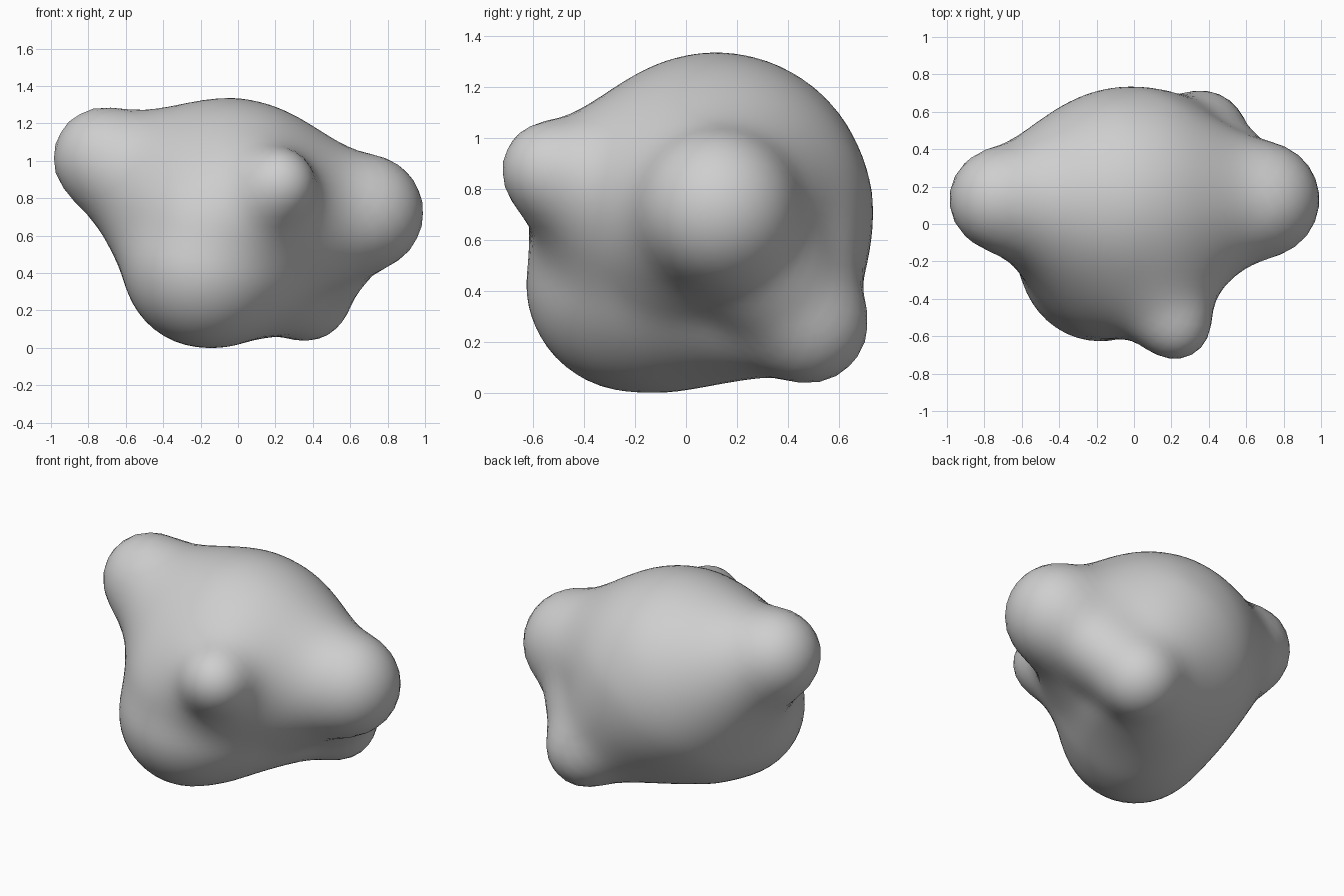
import bpy
from mathutils import Vector

if "Cube" in bpy.data.objects:
    bpy.data.objects.remove(bpy.data.objects["Cube"])

# Rounded lumps of the boulder: start, end, start radius, end radius
BODY = [
    ((-0.03, 0.12, 0.72), (-0.03, 0.12, 0.73), 0.60, 0.60),   # main mass
    ((-0.18, -0.20, 0.43), (-0.14, -0.20, 0.60), 0.43, 0.41), # front belly
    ((-0.71, 0.13, 1.01), (-0.25, 0.12, 0.78), 0.29, 0.46),   # left lobe
    ((0.22, -0.53, 0.87), (0.09, -0.13, 0.78), 0.20, 0.35),   # front knob
]
SIDE = [
    ((0.68, 0.13, 0.72), (0.20, 0.12, 0.70), 0.32, 0.44),     # right lobe
    ((0.36, 0.48, 0.27), (0.00, 0.10, 0.48), 0.23, 0.40),     # rear foot
    ((0.36, 0.48, 0.27), (0.12, 0.27, 0.58), 0.23, 0.40),     # foot to back
    ((0.36, 0.47, 0.28), (0.62, 0.15, 0.68), 0.22, 0.26),     # foot to right lobe
]
CORE = Vector((0, 0.05, 0.65))


def prepare(lumps):
    return [(Vector(a), Vector(b), r, s) for a, b, r, s in lumps]


BODY, SIDE = prepare(BODY), prepare(SIDE)


def blend(p, q, width):
    h = max(width - abs(p - q), 0) / width
    return min(p, q) - h * h * width / 4


def lumps_distance(p, lumps, width):
    total = 10.0
    for a, b, r, s in lumps:
        ab = b - a
        t = min(1, max(0, (p - a).dot(ab) / ab.length_squared))
        total = blend(total, (p - a - ab * t).length - (r + (s - r) * t), width)
    return total


def distance(p):
    """Distance to all lumps, blended smoothly together."""
    return blend(lumps_distance(p, BODY, 0.22), lumps_distance(p, SIDE, 0.05), 0.22)


def surface_point(direction):
    """Walk inwards along a ray until the outer surface is met."""
    t = 1.8
    for _ in range(80):
        d = distance(CORE + direction * t)
        if abs(d) < 0.0005:
            break
        t -= d * 0.8
    return CORE + direction * t


# Boulder: a sphere shrunk onto the blended lumps
bpy.ops.mesh.primitive_ico_sphere_add(subdivisions=5, radius=1)
boulder = bpy.context.object
boulder.name = "boulder"
for v in boulder.data.vertices:
    v.co = surface_point(v.co.normalized())

# Soften the creases between lumps
soften = boulder.modifiers.new("soften", 'SMOOTH')
soften.factor = 0.5
soften.iterations = 4
bpy.ops.object.shade_smooth()

grey = bpy.data.materials.new("stone grey")
grey.diffuse_color = (0.62, 0.62, 0.62, 1)
grey.use_nodes = True
grey.node_tree.nodes["Principled BSDF"].inputs["Base Color"].default_value = grey.diffuse_color
boulder.data.materials.append(grey)
